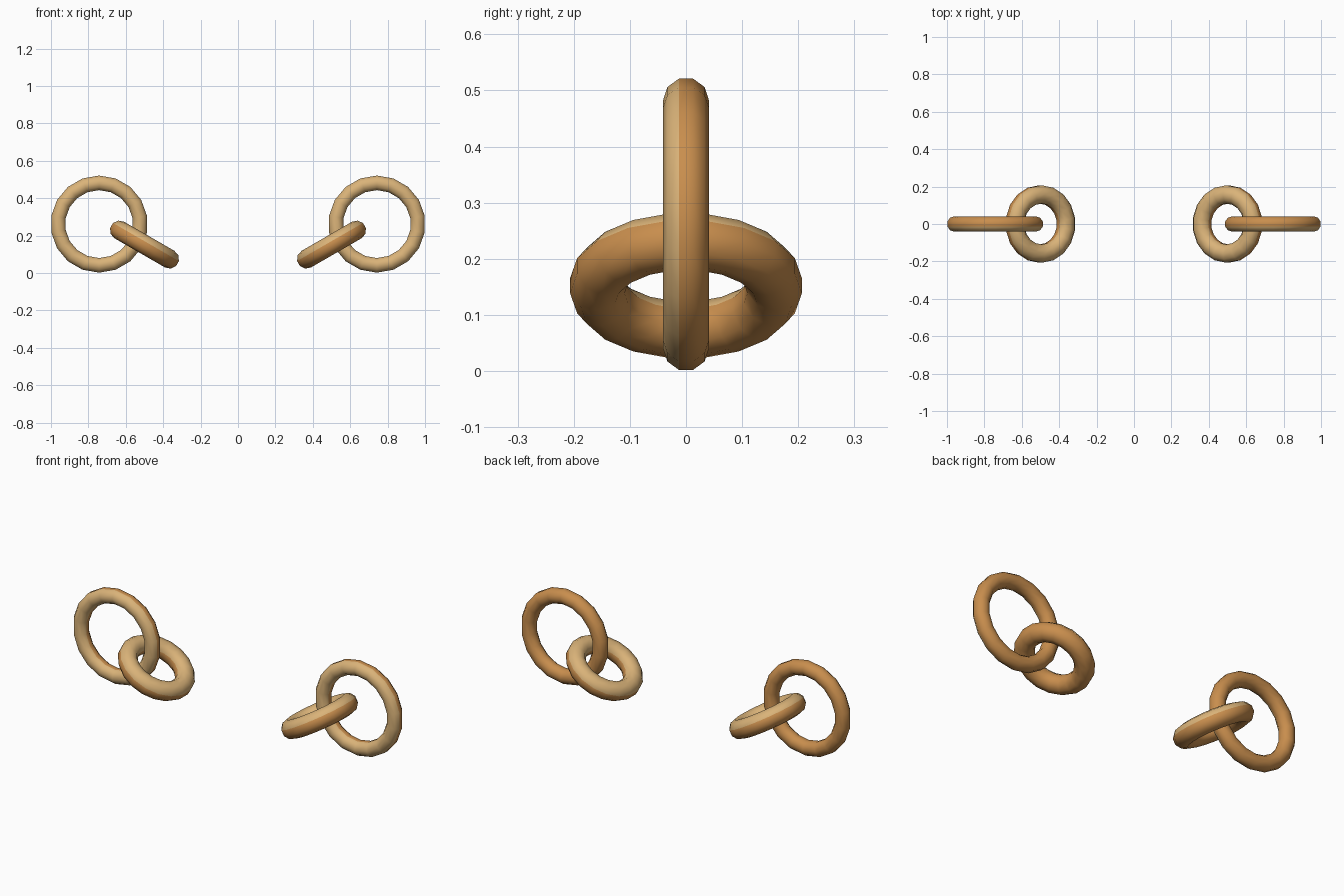
import bpy, bmesh
from math import radians, sin, cos, tau
from mathutils import Matrix

if "Cube" in bpy.data.objects:
    bpy.data.objects.remove(bpy.data.objects["Cube"], do_unlink=True)


def material(name, rgb):
    m = bpy.data.materials.new(name)
    m.use_nodes = True
    color = (*rgb, 1)
    m.diffuse_color = color
    m.node_tree.nodes["Principled BSDF"].inputs["Base Color"].default_value = color
    return m


TAN = material("pale_gold", (0.70, 0.45, 0.19))
ORANGE = material("deep_gold", (0.58, 0.27, 0.075))
SEGMENTS, SIDES = 18, 10


def ring(name, major, minor, location, axis, angle):
    """Torus with a pale face side and a deeper coloured rim and back."""
    bm = bmesh.new()
    loops = []
    for i in range(SEGMENTS):
        a = tau * (i + 0.5) / SEGMENTS
        loop = []
        for j in range(SIDES):
            b = tau * (j + 0.5) / SIDES
            r = major + minor * cos(b)
            loop.append(bm.verts.new((r * cos(a), r * sin(a), minor * sin(b))))
        loops.append(loop)
    for i in range(SEGMENTS):
        here, there = loops[i], loops[(i + 1) % SEGMENTS]
        for j in range(SIDES):
            k = (j + 1) % SIDES
            f = bm.faces.new((here[j], there[j], there[k], here[k]))
            f.smooth = True
            f.material_index = 0 if f.calc_center_median().z > 0.3 * minor else 1
    bm.transform(Matrix.Translation(location) @ Matrix.Rotation(radians(angle), 4, axis))
    mesh = bpy.data.meshes.new(name)
    bm.to_mesh(mesh)
    bm.free()
    mesh.materials.append(TAN)
    mesh.materials.append(ORANGE)
    bpy.context.collection.objects.link(bpy.data.objects.new(name, mesh))


# A linked pair on each side: an upright hoop and a tilted smaller link
for side, s in (("left", 1), ("right", -1)):
    ring(f"{side}_large_hoop", 0.2205, 0.041, (s * 0.7425, 0, 0.2615), 'X', 90)
    ring(f"{side}_small_link", 0.158, 0.051, (s * 0.5, 0, 0.152), 'Y', -30 * s)
